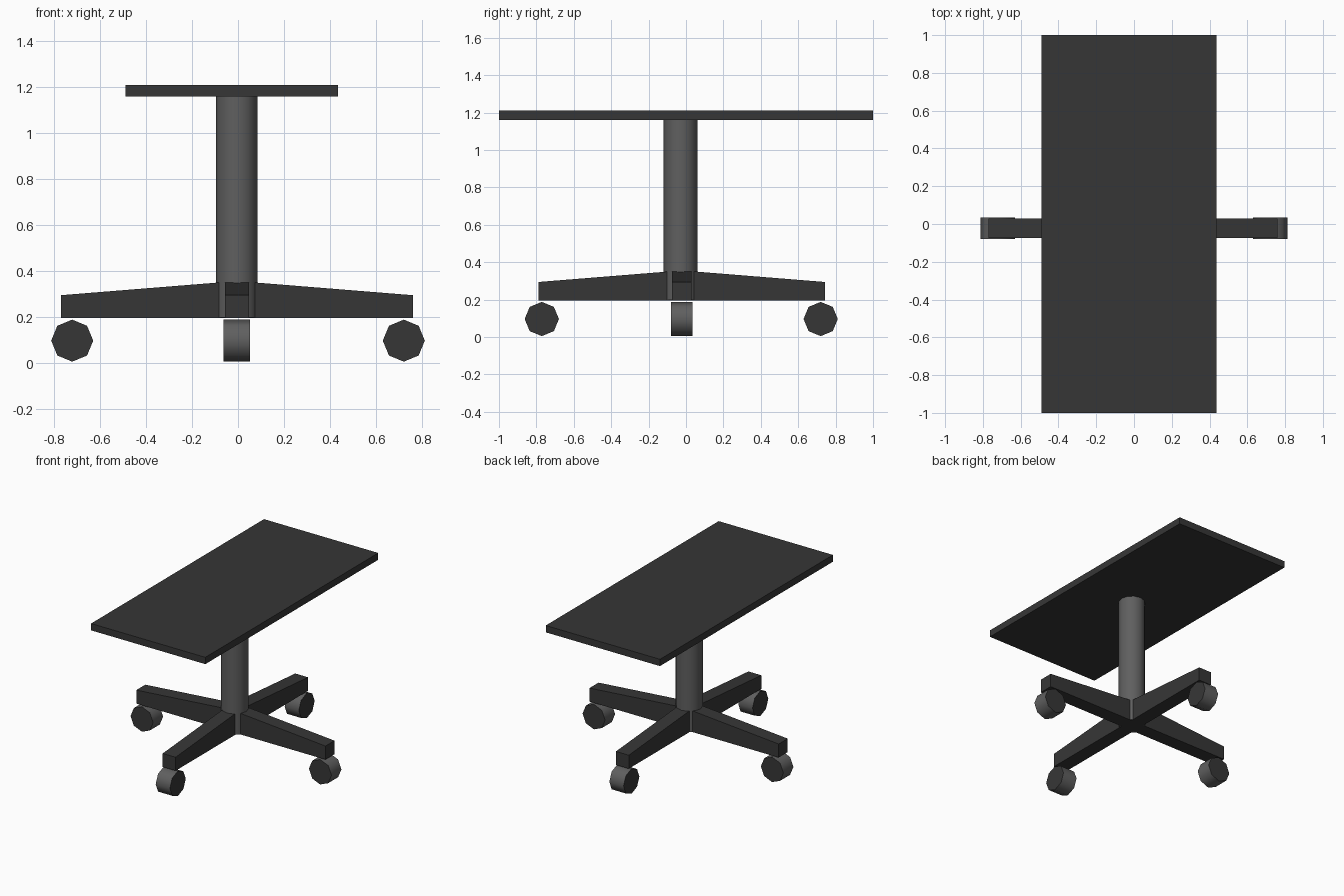
import bpy, bmesh, math
from mathutils import Matrix, Vector

if "Cube" in bpy.data.objects:
    bpy.data.objects.remove(bpy.data.objects["Cube"])


def material(name, value):
    m = bpy.data.materials.new(name)
    m.diffuse_color = (value, value, value, 1)
    m.use_nodes = True
    m.node_tree.nodes["Principled BSDF"].inputs["Base Color"].default_value = m.diffuse_color
    return m


DARK = material("dark grey", 0.037)
METAL = material("mid grey", 0.115)
CX, CY = -0.005, -0.023   # centre of the cross base


def finish(bm, name, mats):
    bmesh.ops.recalc_face_normals(bm, faces=bm.faces[:])
    me = bpy.data.meshes.new(name)
    bm.to_mesh(me)
    bm.free()
    for m in mats:
        me.materials.append(m)
    ob = bpy.data.objects.new(name, me)
    bpy.context.collection.objects.link(ob)
    return ob


def cylinder(name, sides, radius, depth, matrix, cap_mat, side_mat):
    """Smooth-sided cylinder with flat caps, along local z."""
    bm = bmesh.new()
    bmesh.ops.create_cone(bm, cap_ends=True, segments=sides,
                          radius1=radius, radius2=radius, depth=depth)
    # put a corner on the local x axis
    bm.verts.ensure_lookup_table()
    a = math.atan2(bm.verts[0].co.y, bm.verts[0].co.x)
    bmesh.ops.rotate(bm, verts=bm.verts[:], cent=(0, 0, 0),
                     matrix=Matrix.Rotation(-a, 3, 'Z'))
    for f in bm.faces:
        side = len(f.verts) == 4
        f.smooth = side
        f.material_index = int(side)
    for e in bm.edges:
        e.smooth = all(f.smooth for f in e.link_faces)
    bm.transform(matrix)
    return finish(bm, name, [cap_mat, side_mat])


# table top
bm = bmesh.new()
bmesh.ops.create_cube(bm, size=1, matrix=Matrix.Translation((-0.027, 0, 1.185))
                      @ Matrix.Diagonal((0.925, 2.0, 0.05, 1)))
finish(bm, "table_top", [DARK])

# central column, running down through the base
cylinder("column", 12, 0.091, 0.963,
         Matrix.Translation((CX, -0.029, 0.6785)), METAL, METAL)

# four tapered legs with a caster under each tip
for i, side in enumerate(("right", "back", "left", "front")):
    turn = Matrix.Translation((CX, CY, 0)) @ Matrix.Rotation(i * math.pi / 2, 4, 'Z')
    profile = [(0, 0.195), (0.766, 0.195), (0.766, 0.294), (0.07, 0.35), (0, 0.35)]
    bm = bmesh.new()
    face = bm.faces.new([bm.verts.new((x, -0.052, z)) for x, z in profile])
    ext = bmesh.ops.extrude_face_region(bm, geom=[face])
    bmesh.ops.translate(bm, vec=Vector((0, 0.104, 0)),
                        verts=[g for g in ext["geom"] if isinstance(g, bmesh.types.BMVert)])
    bm.transform(turn)
    finish(bm, side + "_leg", [DARK])

    # caster wheel with dark sides and a lighter tread
    reach = {"right": 0.727, "left": 0.717, "back": 0.743, "front": 0.748}[side]
    cylinder(side + "_wheel", 8, 0.0915, 0.115,
             turn @ Matrix.Translation((reach, 0, 0.096))
             @ Matrix.Rotation(math.pi / 2, 4, 'X'), DARK, METAL)
